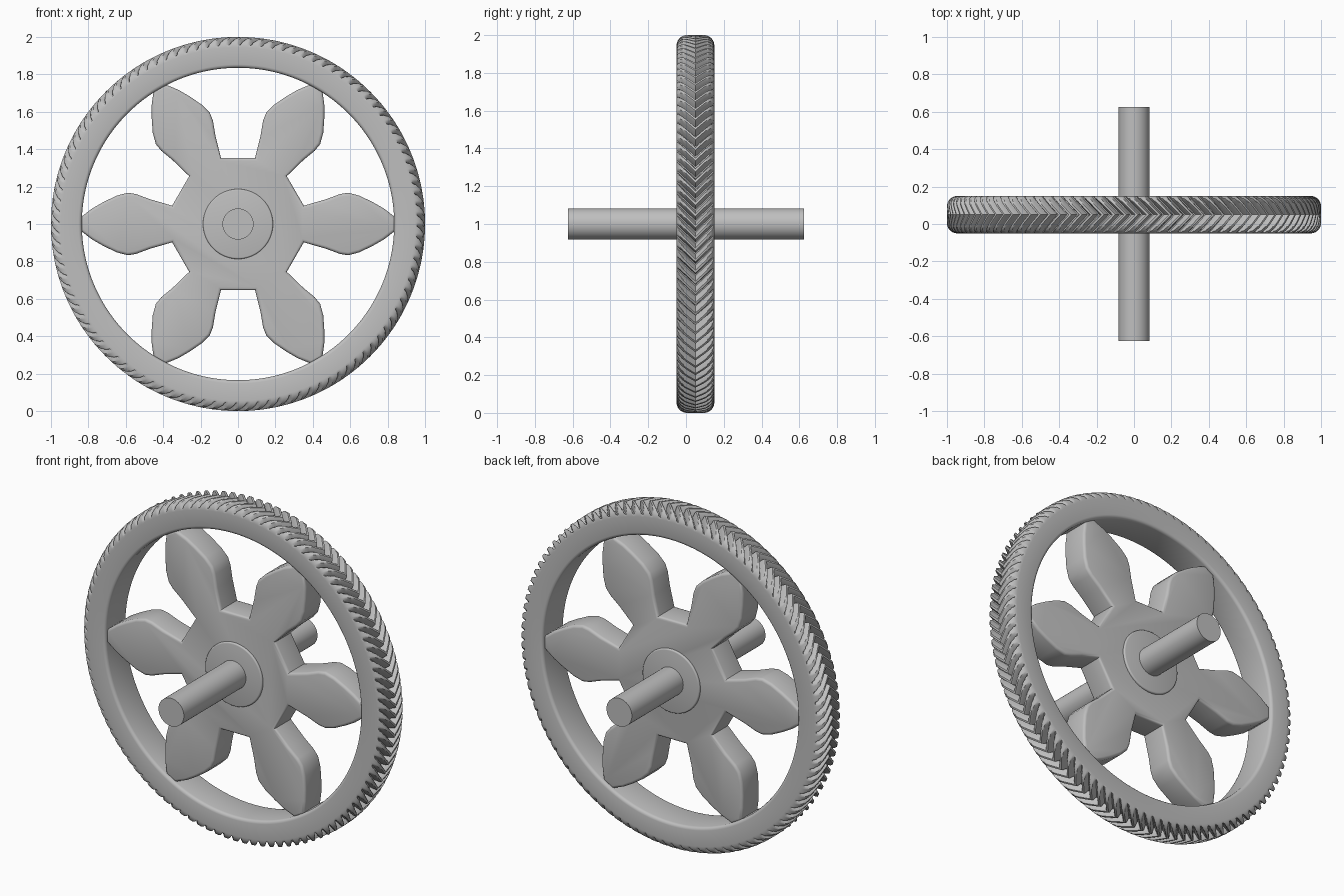
import bpy, bmesh, math

if "Cube" in bpy.data.objects:
    bpy.data.objects.remove(bpy.data.objects["Cube"], do_unlink=True)

grey = bpy.data.materials.new("plain_grey")
grey.use_nodes = True
COLOUR = (0.52, 0.52, 0.52, 1)
grey.diffuse_color = COLOUR
for node in grey.node_tree.nodes:
    if node.type == 'BSDF_PRINCIPLED':
        node.inputs["Base Color"].default_value = COLOUR

MID_Y = 0.05      # middle plane of the wheel
AXLE_Z = 1.0


def finish(bm, name, bevel=0):
    bmesh.ops.recalc_face_normals(bm, faces=bm.faces[:])
    mesh = bpy.data.meshes.new(name)
    bm.to_mesh(mesh)
    bm.free()
    mesh.materials.append(grey)
    ob = bpy.data.objects.new(name, mesh)
    bpy.context.collection.objects.link(ob)
    for other in bpy.context.selected_objects:
        other.select_set(False)
    bpy.context.view_layer.objects.active = ob
    ob.select_set(True)
    if bevel:
        mod = ob.modifiers.new("soft_edges", 'BEVEL')
        mod.width, mod.segments = bevel, 3
        mod.limit_method, mod.angle_limit = 'ANGLE', math.radians(80)
        bpy.ops.object.modifier_apply(modifier=mod.name)
    bpy.ops.object.shade_smooth_by_angle(angle=math.radians(32))


def prism(name, outline, centre_y, half, bevel=0):
    """Extrude an x-z outline (about the axle) along y."""
    bm = bmesh.new()
    front = [bm.verts.new((x, centre_y - half, AXLE_Z + z)) for x, z in outline]
    back = [bm.verts.new((x, centre_y + half, AXLE_Z + z)) for x, z in outline]
    bm.faces.new(front)
    bm.faces.new(back[::-1])
    for i in range(len(front)):
        bm.faces.new((front[i - 1], front[i], back[i], back[i - 1]))
    finish(bm, name, bevel)


def arc(cx, cy, radius, start, end, steps):
    angles = [math.radians(start + (end - start) * k / steps) for k in range(steps + 1)]
    return [(cx + radius * math.cos(a), cy + radius * math.sin(a)) for a in angles]


def circle(radius, sides):
    return arc(0, 0, radius, 0, 360, sides)[:-1]


# Herringbone rim: a lathed ring whose outer skin is cut by sheared grooves
TEETH, ROOT, HALF, LEAD = 104, 0.957, 0.1, 0.1
INNER, ROUND, SOFT = 0.835, 0.055, 0.018

side = [(0, INNER)]
side += arc(HALF - SOFT, INNER + SOFT, SOFT, -90, 0, 3)
side += arc(HALF - ROUND, 1 - ROUND, ROUND, 0, 90, 9)
side += [(HALF / 4, 1), (0, 1)]
profile = side + [(-y, r) for y, r in reversed(side[1:-1])]

# (phase within one tooth, height of the tooth there)
tooth = [(0, 0), (0.14, 0), (0.26, 0.45), (0.37, 0.85),
         (0.45, 1), (0.69, 1), (0.77, 0.85), (0.88, 0.45)]

bm = bmesh.new()
rings = []
for t in range(TEETH):
    for phase, height in tooth:
        cap = ROOT + (1 - ROOT) * height
        ring = []
        for y, r in profile:
            shift = LEAD * (1 - abs(y) / HALF) if r > 0.9 else 0
            a = (t + phase) / TEETH * math.tau + shift
            r = min(r, cap)
            ring.append(bm.verts.new((r * math.sin(a), MID_Y + y, AXLE_Z + r * math.cos(a))))
        rings.append(ring)
for i, ring in enumerate(rings):
    for j in range(len(ring)):
        bm.faces.new((ring[j - 1], ring[j], rings[i - 1][j], rings[i - 1][j - 1]))
finish(bm, "herringbone_rim")

# Six leaf-shaped spokes joined to a hexagonal web
leaf = [(0.352, 0.098), (0.47, 0.132), (0.545, 0.16), (0.59, 0.167),
        (0.65, 0.151), (0.72, 0.117), (0.78, 0.083), (0.842, 0.035)]
leaf = [(x, -z) for x, z in leaf] + leaf[::-1]
outline = []
for n in range(6):
    c, s = math.cos(n * math.pi / 3), math.sin(n * math.pi / 3)
    outline += [(x * c - z * s, x * s + z * c) for x, z in leaf]
prism("spoke_web", outline, MID_Y, 0.082, bevel=0.016)

# Hub boss and axle
prism("hub_boss", circle(0.187, 72), MID_Y, 0.094, bevel=0.008)
prism("axle", circle(0.083, 64), 0, 0.625)
